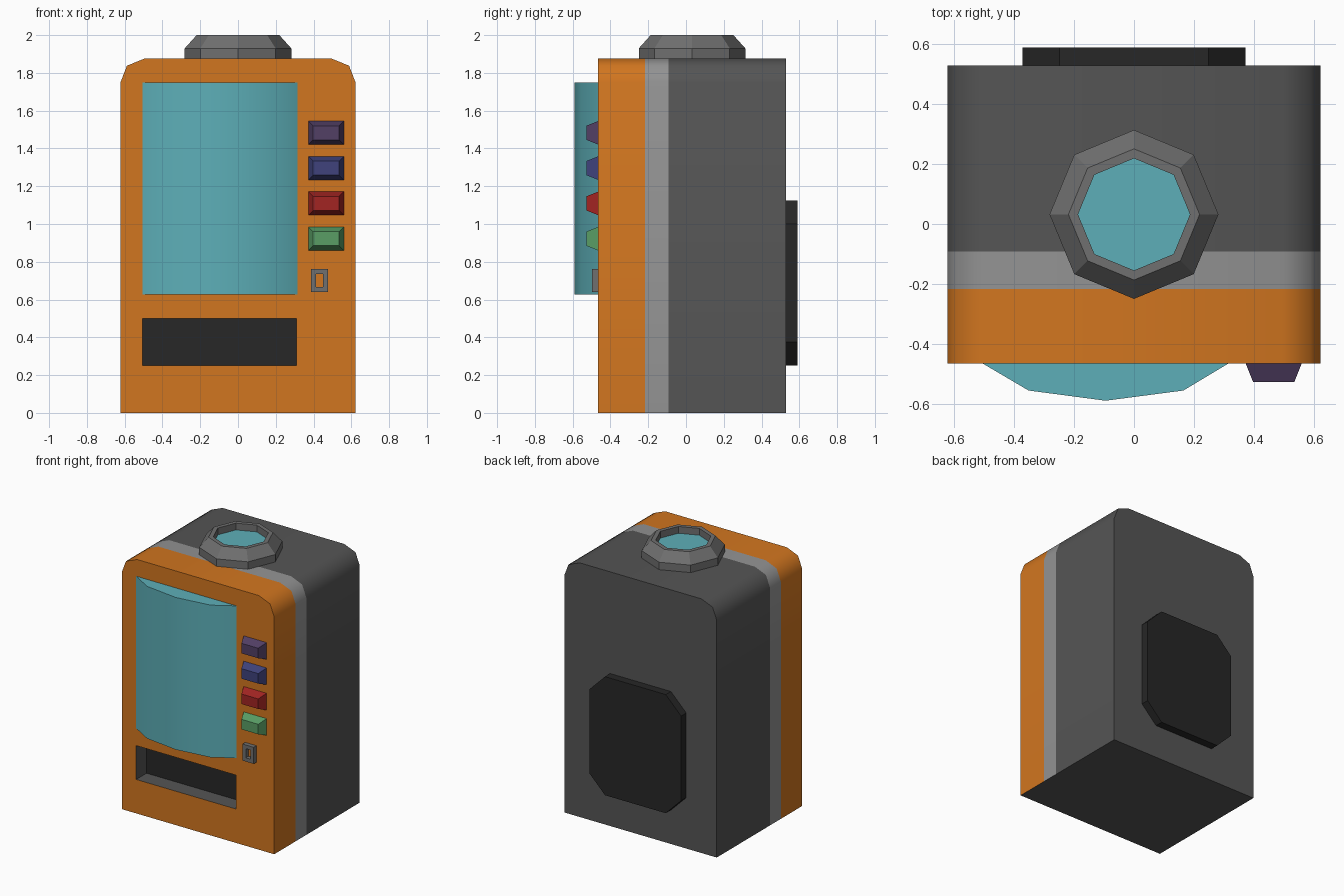
import bpy, bmesh
from math import radians, cos, sin, pi

if "Cube" in bpy.data.objects:
    bpy.data.objects.remove(bpy.data.objects["Cube"])


def mat(name, r, g, b):
    m = bpy.data.materials.new(name)
    m.diffuse_color = (r, g, b, 1)
    m.use_nodes = True
    m.node_tree.nodes["Principled BSDF"].inputs["Base Color"].default_value = m.diffuse_color
    return m


ORANGE = mat("orange", 0.64, 0.18, 0.014)
LIGHT = mat("light_grey", 0.29, 0.29, 0.29)
DARK = mat("dark_grey", 0.09, 0.09, 0.09)
MID = mat("mid_grey", 0.16, 0.16, 0.16)
BLACK = mat("black", 0.02, 0.02, 0.02)
GLASS = mat("glass", 0.11, 0.43, 0.48)


def loft(name, rings, mats, bands=None, cap=True, cap_mats=(0, 0), smooth=None):
    """Skin matching rings of points; bands gives a material slot per strip."""
    bm = bmesh.new()
    loops = [[bm.verts.new(p) for p in ring] for ring in rings]
    n = len(loops[0])
    for k in range(len(loops) - 1):
        a, b = loops[k], loops[k + 1]
        for i in range(n):
            j = (i + 1) % n
            f = bm.faces.new((a[i], a[j], b[j], b[i]))
            f.material_index = bands[k] if bands else 0
    if cap:
        for ring, slot in zip((loops[0], loops[-1]), cap_mats):
            bm.faces.new(ring).material_index = slot
    bmesh.ops.recalc_face_normals(bm, faces=bm.faces[:])
    me = bpy.data.meshes.new(name)
    bm.to_mesh(me)
    bm.free()
    for m in mats:
        me.materials.append(m)
    ob = bpy.data.objects.new(name, me)
    bpy.context.collection.objects.link(ob)
    if smooth:
        activate(ob)
        bpy.ops.object.shade_smooth_by_angle(angle=radians(smooth))
    return ob


def activate(ob):
    bpy.ops.object.select_all(action='DESELECT')
    ob.select_set(True)
    bpy.context.view_layer.objects.active = ob


def rect(x0, x1, z0, z1, y):
    return [(x0, y, z0), (x1, y, z0), (x1, y, z1), (x0, y, z1)]


# Cabinet: one arched outline swept front to back in three colour bands
half = [(0.622, 0), (0.622, 1.75), (0.588, 1.838), (0.497, 1.875)]
outline = half + [(-x, z) for x, z in reversed(half)]
cabinet = loft("cabinet", [[(x, y, z) for x, z in outline] for y in (-0.466, -0.217, -0.092, 0.53)],
               [ORANGE, LIGHT, DARK, BLACK], bands=[0, 1, 2], cap_mats=(0, 2))
for p in cabinet.data.polygons:
    if p.normal.z < -0.9:
        p.material_index = 2

# Delivery slot cut into the front
S = (-0.505, 0.31, 0.25, 0.50)
SLOT_BACK = -0.345
cutter = loft("slot_cutter", [rect(*S, -0.6), rect(*S, SLOT_BACK)], [])
cutter.hide_render = True
mod = cabinet.modifiers.new("slot", 'BOOLEAN')
mod.operation, mod.solver, mod.object = 'DIFFERENCE', 'EXACT', cutter
activate(cabinet)
bpy.ops.object.modifier_apply(modifier=mod.name)
bpy.data.objects.remove(cutter)
for p in cabinet.data.polygons:
    c = p.center
    if -0.46 < c.y < -0.25 and -0.52 < c.x < 0.32 and 0.2 < c.z < 0.55:
        p.material_index = 3 if abs(p.normal.y) > 0.5 else 2
bpy.ops.object.shade_smooth_by_angle(angle=radians(50))

# Bulging display window
bow = [(-0.505, -0.466), (-0.352, -0.556), (-0.095, -0.59), (0.165, -0.556), (0.315, -0.466)]
loft("display_window", [[(x, y, z) for x, y in bow] for z in (0.627, 1.75)], [GLASS], smooth=40)

# Selection buttons
colours = [("purple", 0.085, 0.05, 0.13), ("blue", 0.05, 0.055, 0.2),
           ("red", 0.36, 0.018, 0.016), ("green", 0.1, 0.34, 0.13)]
for i, c in enumerate(colours):
    z = 1.483 - 0.187 * i
    loft(c[0] + "_button", [rect(0.373, 0.56, z - 0.062, z + 0.062, -0.466),
                            rect(0.398, 0.535, z - 0.037, z + 0.037, -0.528)], [mat(*c)])

# Coin slot frame, open in the middle
O, I = (0.386, 0.477, 0.64, 0.762), (0.412, 0.451, 0.667, 0.735)
loft("coin_slot", [rect(*O, -0.466), rect(*O, -0.498), rect(*I, -0.498), rect(*I, -0.466)],
     [MID], cap=False)

# Rear service panel with clipped corners
w, z0, z1, c = 0.373, 0.25, 1.125, 0.125
clip = [(w - c, z0), (w, z0 + c), (w, z1 - c), (w - c, z1)]
clip += [(-x, z) for x, z in reversed(clip)]
loft("rear_panel", [[(x, y, z) for x, z in clip] for y in (0.53, 0.59)], [BLACK])

# Octagonal lamp on the roof with a sunken lens
steps = [(0.282, 1.87), (0.282, 1.93), (0.219, 2.0), (0.187, 2.0), (0.187, 1.95)]
loft("roof_lamp", [[(r * cos(k * pi / 4), 0.032 + r * sin(k * pi / 4), z) for k in range(8)]
                   for r, z in steps], [MID, GLASS], cap_mats=(0, 1))
